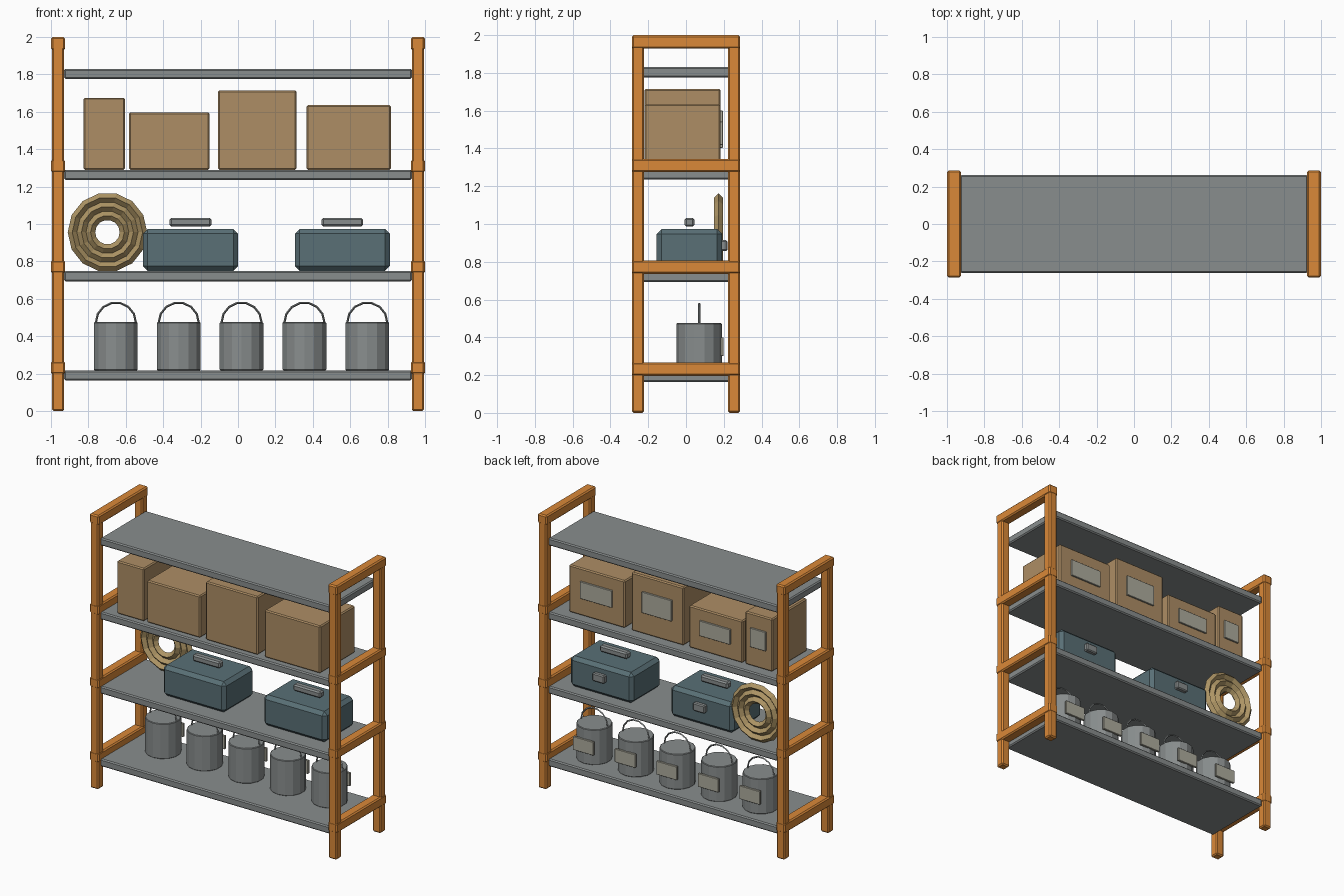
import bpy, bmesh, math
from mathutils import Matrix, Vector

if "Cube" in bpy.data.objects:
    bpy.data.objects.remove(bpy.data.objects["Cube"])


def material(name, r, g, b):
    m = bpy.data.materials.new(name)
    m.diffuse_color = (r, g, b, 1)
    m.use_nodes = True
    m.node_tree.nodes["Principled BSDF"].inputs["Base Color"].default_value = m.diffuse_color
    return m


ORANGE = material("orange_paint", 0.70, 0.25, 0.04)
STEEL = material("grey_steel", 0.25, 0.27, 0.27)
CARD = material("cardboard", 0.42, 0.27, 0.13)
TEAL = material("dark_teal", 0.10, 0.16, 0.18)
PAPER = material("label_paper", 0.42, 0.41, 0.34)
ROPE = material("rope", 0.42, 0.30, 0.13)


def finish(name, bm, mat, bevel=0.0):
    bmesh.ops.recalc_face_normals(bm, faces=bm.faces)
    me = bpy.data.meshes.new(name)
    bm.to_mesh(me)
    bm.free()
    me.materials.append(mat)
    ob = bpy.data.objects.new(name, me)
    bpy.context.collection.objects.link(ob)
    if bevel:
        mod = ob.modifiers.new("bevel", "BEVEL")
        mod.width = bevel
        mod.segments = 1
        mod.limit_method = "ANGLE"
        mod.angle_limit = math.radians(40)
    return ob


def box(name, x, y, z, mat, bevel=0.0):
    """Box from (min, max) ranges on each axis."""
    bm = bmesh.new()
    bmesh.ops.create_cube(bm, size=1)
    size = [r[1] - r[0] for r in (x, y, z)]
    mid = [(r[1] + r[0]) / 2 for r in (x, y, z)]
    bmesh.ops.transform(bm, matrix=Matrix.Translation(mid) @ Matrix.Diagonal((*size, 1)), verts=bm.verts)
    return finish(name, bm, mat, bevel)


def around(c, width):
    return (c - width / 2, c + width / 2)


def add_ring(bm, centre, major, minor, half=False, n=14, sides=4):
    """Ring (or upper half ring) standing in the XZ plane."""
    count = n // 2 + 1 if half else n
    loops = []
    for i in range(count):
        a = 2 * math.pi * i / n
        loop = []
        for j in range(sides):
            b = 2 * math.pi * j / sides
            r = major + minor * math.cos(b)
            p = Vector((r * math.cos(a), minor * math.sin(b), r * math.sin(a)))
            loop.append(bm.verts.new(p + Vector(centre)))
        loops.append(loop)
    for i in range(count - 1 if half else count):
        p, q = loops[i], loops[(i + 1) % count]
        for j in range(sides):
            k = (j + 1) % sides
            bm.faces.new((p[j], p[k], q[k], q[j]))
    if half:
        bm.faces.new(loops[0])
        bm.faces.new(loops[-1])


# End frames: posts and cross rails
for side, sx in (("left", -1), ("right", 1)):
    for end, sy in (("front", -1), ("back", 1)):
        box(f"{side}_{end}_post", around(sx * 0.962, 0.066), around(sy * 0.254, 0.064), (0, 2), ORANGE, 0.009)
    for i, top in enumerate((0.267, 0.807, 1.345, 2.0)):
        box(f"{side}_rail_{i + 1}", around(sx * 0.962, 0.074), (-0.287, 0.287), (top - 0.071, top), ORANGE, 0.009)

# Shelves
for i, top in enumerate((0.218, 0.748, 1.29, 1.83)):
    box(f"shelf_{i + 1}", (-0.93, 0.93), (-0.262, 0.262), (top - 0.055, top), STEEL, 0.008)

# Cardboard boxes with back labels: left, right, top
for i, (x0, x1, top) in enumerate(((-0.825, -0.605, 1.675), (-0.583, -0.152, 1.597),
                                   (-0.108, 0.313, 1.715), (0.367, 0.818, 1.635))):
    box(f"carton_{i + 1}", (x0, x1), (-0.22, 0.183), (1.29, top), CARD, 0.008)
    h = top - 1.29
    box(f"carton_label_{i + 1}", around((x0 + x1) / 2, (x1 - x0) * 0.57), (0.175, 0.195),
        around(1.29 + h * 0.55, h * 0.36), PAPER, 0.002)

# Toolboxes with carry handle and latch
for i, x in enumerate((-0.254, 0.558)):
    box(f"toolbox_{i + 1}", around(x, 0.508), (-0.155, 0.19), (0.75, 0.973), TEAL, 0.025)
    box(f"toolbox_handle_{i + 1}", around(x, 0.222), around(0.018, 0.052), (0.986, 1.033), STEEL, 0.01)
    box(f"toolbox_latch_{i + 1}", around(x, 0.095), (0.18, 0.219), (0.857, 0.915), STEEL, 0.007)

# Rope coil of three faceted turns
bm = bmesh.new()
for r in (0.090, 0.139, 0.188):
    add_ring(bm, (-0.698, 0.172, 0.956), r, 0.0245)
finish("rope_coil", bm, ROPE)

# Lidded buckets with bail handle and back label
for i in range(5):
    x = -0.653 + 0.336 * i
    bm = bmesh.new()
    bmesh.ops.create_cone(bm, cap_ends=True, segments=14, radius1=0.12, radius2=0.12, depth=0.257,
                          matrix=Matrix.Translation((x, 0.07, 0.3465)))
    finish(f"bucket_{i + 1}", bm, STEEL, 0.004)
    bm = bmesh.new()
    add_ring(bm, (x, 0.07, 0.473), 0.107, 0.006, half=True)
    finish(f"bucket_handle_{i + 1}", bm, STEEL)
    box(f"bucket_label_{i + 1}", around(x, 0.165), (0.182, 0.199), (0.302, 0.40), PAPER, 0.002)
